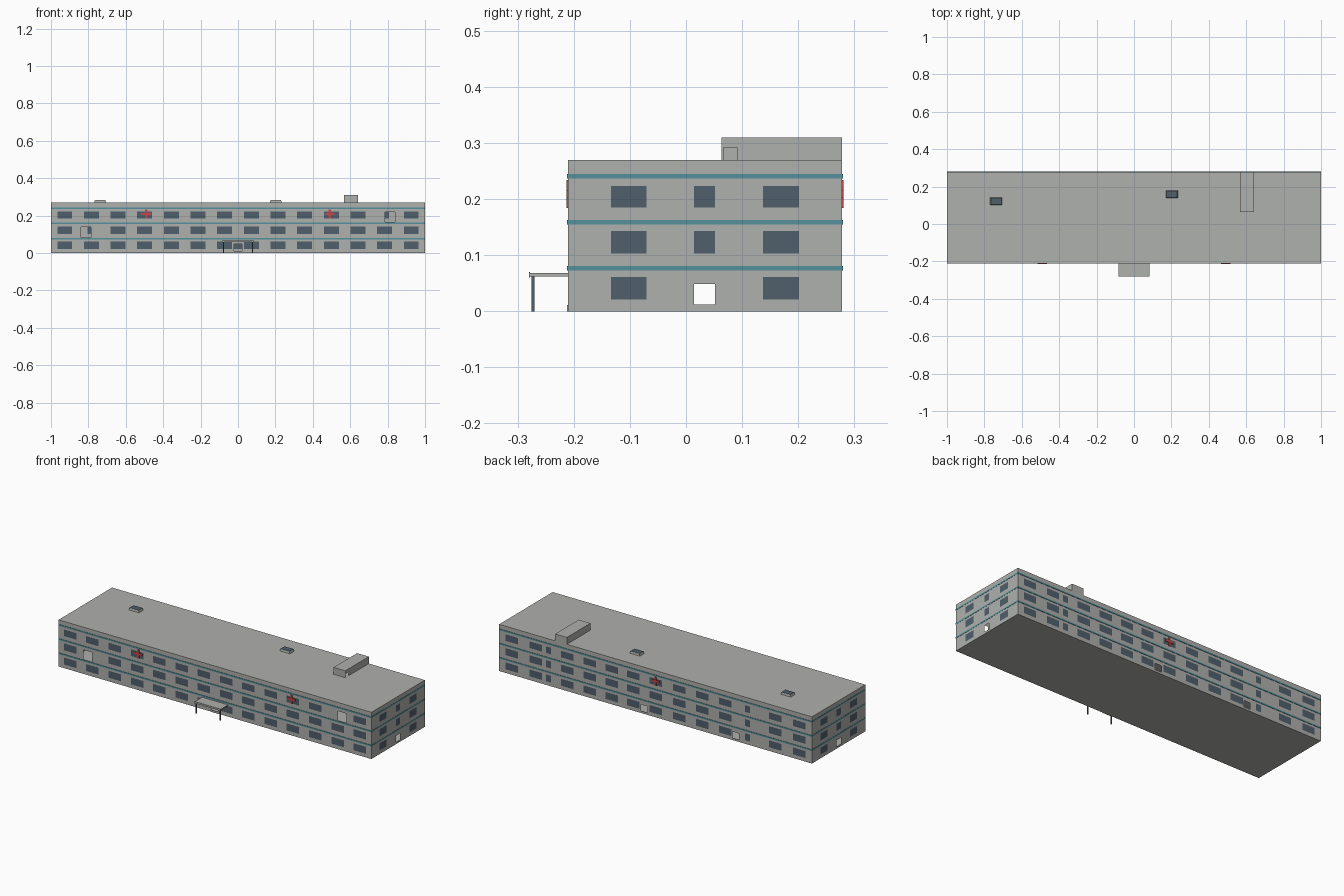
import bpy, bmesh
from mathutils import Vector

cube = bpy.data.objects.get("Cube")
if cube:
    bpy.data.objects.remove(cube, do_unlink=True)


def material(name, colour):
    m = bpy.data.materials.new(name)
    m.use_nodes = True
    m.diffuse_color = (*colour, 1)
    bsdf = m.node_tree.nodes["Principled BSDF"]
    bsdf.inputs["Base Color"].default_value = (*colour, 1)
    bsdf.inputs["Roughness"].default_value = 0.8
    return m


CONCRETE = material("concrete grey", (0.43, 0.44, 0.42))
GLASS = material("slate glass", (0.08, 0.114, 0.147))
TEAL = material("teal band", (0.09, 0.28, 0.33))
RED = material("red sign", (0.6, 0.06, 0.06))


def finish(name, bm, *mats):
    mesh = bpy.data.meshes.new(name)
    bm.to_mesh(mesh)
    bm.free()
    for m in mats:
        mesh.materials.append(m)
    ob = bpy.data.objects.new(name, mesh)
    bpy.context.collection.objects.link(ob)
    return ob


def add_box(bm, x0, x1, y0, y1, z0, z1):
    verts = bmesh.ops.create_cube(bm, size=1)["verts"]
    lo, hi = Vector((x0, y0, z0)), Vector((x1, y1, z1))
    for v in verts:
        v.co = (lo + hi) / 2 + v.co * (hi - lo)
    return verts


def box(name, mat, *bounds):
    bm = bmesh.new()
    add_box(bm, *bounds)
    return finish(name, bm, mat)


def inside(u, z, rects):
    return any(a < u < b and c < z < d for a, b, c, d in rects)


def wall(name, axis, pos, outward, span, windows=(), holes=()):
    """Flat wall cut into a grid: glass faces at windows, no face at holes."""
    rects = [span, *windows, *holes]
    us = sorted({round(v, 4) for r in rects for v in r[:2]})
    zs = sorted({round(v, 4) for r in rects for v in r[2:]})
    bm = bmesh.new()
    grid = [[bm.verts.new((u, pos, z) if axis == "y" else (pos, u, z))
             for z in zs] for u in us]
    flip = (outward > 0) == (axis == "y")
    for i in range(len(us) - 1):
        for j in range(len(zs) - 1):
            u, z = (us[i] + us[i + 1]) / 2, (zs[j] + zs[j + 1]) / 2
            if inside(u, z, holes):
                continue
            quad = [grid[i][j], grid[i + 1][j], grid[i + 1][j + 1], grid[i][j + 1]]
            face = bm.faces.new(quad[::-1] if flip else quad)
            face.material_index = int(inside(u, z, windows))
    return finish(name, bm, CONCRETE, GLASS)


FRONT, BACK, TOP = -0.21, 0.278, 0.27
ROWS = [(0.021, 0.061), (0.103, 0.143), (0.185, 0.223)]


def pane(centre, width, row):
    return (centre - width / 2, centre + width / 2, *ROWS[row])


# Front wall: fourteen window columns, an entrance and two openings
long_span = (-1, 1, 0, TOP)
front_windows = [pane((i - 6.5) * 0.1425, 0.08, r) for i in range(14) for r in range(3)
                 if (i, r) not in ((1, 1), (12, 2))]
front_holes = [(-0.022, 0.022, 0.012, 0.049), (-0.84, -0.787, 0.084, 0.139),
               (0.787, 0.84, 0.167, 0.22)]
wall("front_wall", "y", FRONT, -1, long_span, front_windows, front_holes)

# Back wall: wide windows with two narrow stair columns and two doorways
wide = [0.92, 0.767, 0.565, 0.42, 0.28, 0.143, 0, -0.15, -0.3, -0.445, -0.765, -0.92]
narrow = [0.685, -0.588]
back_windows = [pane(c, w, r) for cs, w in ((wide, 0.08), (narrow, 0.034))
                for c in cs for r in range(3)]
back_holes = [(c - 0.02, c + 0.02, 0.012, 0.049) for c in (0.073, -0.512)]
wall("back_wall", "y", BACK, 1, long_span, back_windows, back_holes)

# End walls, alike on both sides
end_windows = [pane(c, w, r) for r in range(3)
               for c, w in ((-0.102, 0.064), (0.033, 0.038), (0.169, 0.064))
               if (c, r) != (0.033, 0)]
for name, side in (("left_wall", 1), ("right_wall", -1)):
    wall(name, "x", side, side, (FRONT, BACK, 0, TOP), end_windows,
         [(0.014, 0.052, 0.012, 0.049)])


def slab(name, x0, x1, y0, y1, z, up):
    bm = bmesh.new()
    vs = [bm.verts.new((x, y, z)) for x, y in ((x0, y0), (x1, y0), (x1, y1), (x0, y1))]
    bm.faces.new(vs if up else vs[::-1])
    return finish(name, bm, CONCRETE)


slab("roof", -1, 1, FRONT, BACK, TOP, True)
slab("floor", -1, 1, FRONT, BACK, 0, False)

# Teal bands around the building above each storey
t = 0.002
for n, z in enumerate((0.073, 0.155, 0.237)):
    bm = bmesh.new()
    for y0, y1 in ((FRONT - t, FRONT), (BACK, BACK + t)):
        add_box(bm, -1 - t / 2, 1 + t / 2, y0, y1, z, z + 0.008)
    for x0, x1 in ((-1 - t / 2, -1), (1, 1 + t / 2)):
        add_box(bm, x0, x1, FRONT, BACK, z, z + 0.008)
    finish(f"teal_band_{n + 1}", bm, TEAL)

# Red cross signs
for name, x, y in (("front_cross_right", -0.49, FRONT - 0.0015),
                   ("front_cross_left", 0.49, FRONT - 0.0015),
                   ("back_cross", 0, BACK + 0.0015)):
    bm = bmesh.new()
    zc, long, short = 0.209, 0.025, 0.006
    add_box(bm, x - short, x + short, y - 0.0015, y + 0.0015, zc - long, zc + long)
    for s in (-1, 1):
        a, b = sorted((s * short, s * long))
        add_box(bm, x + a, x + b, y - 0.0015, y + 0.0015, zc - short, zc + short)
    finish(name, bm, RED)

# Entrance canopy, posts and step
box("canopy", CONCRETE, -0.083, 0.083, -0.278, FRONT, 0.062, 0.068)
box("canopy_fascia", CONCRETE, -0.084, 0.084, -0.28, -0.278, 0.06, 0.07)
for name, x in (("right_post", -0.077), ("left_post", 0.077)):
    box(name, GLASS, x - 0.003, x + 0.003, -0.275, -0.27, 0, 0.062)
box("entrance_step", CONCRETE, -0.03, 0.03, FRONT - 0.002, FRONT, 0, 0.011)

# Stair house on the roof, open at one doorway
hx0, hx1, hy0, hz = 0.567, 0.642, 0.063, 0.31
wall("stair_house_left", "x", hx1, 1, (hy0, BACK, TOP, hz), (),
     [(0.067, 0.091, TOP, 0.292)])
wall("stair_house_right", "x", hx0, -1, (hy0, BACK, TOP, hz))
wall("stair_house_front", "y", hy0, -1, (hx0, hx1, TOP, hz))
wall("stair_house_back", "y", BACK, 1, (hx0, hx1, TOP, hz))
slab("stair_house_roof", hx0, hx1, hy0, BACK, hz, True)

# Skylights with tapered kerbs and glass tops
for name, x, y in (("skylight_right", -0.737, 0.122), ("skylight_left", 0.202, 0.159)):
    bm = bmesh.new()
    for v in add_box(bm, x - 0.032, x + 0.032, y - 0.02, y + 0.02, TOP, 0.283):
        if v.co.z > 0.28:
            v.co.x = x + (v.co.x - x) * 0.88
            v.co.y = y + (v.co.y - y) * 0.88
    bm.normal_update()
    for f in bm.faces:
        f.material_index = int(f.normal.z > 0.9)
    finish(name, bm, CONCRETE, GLASS)
